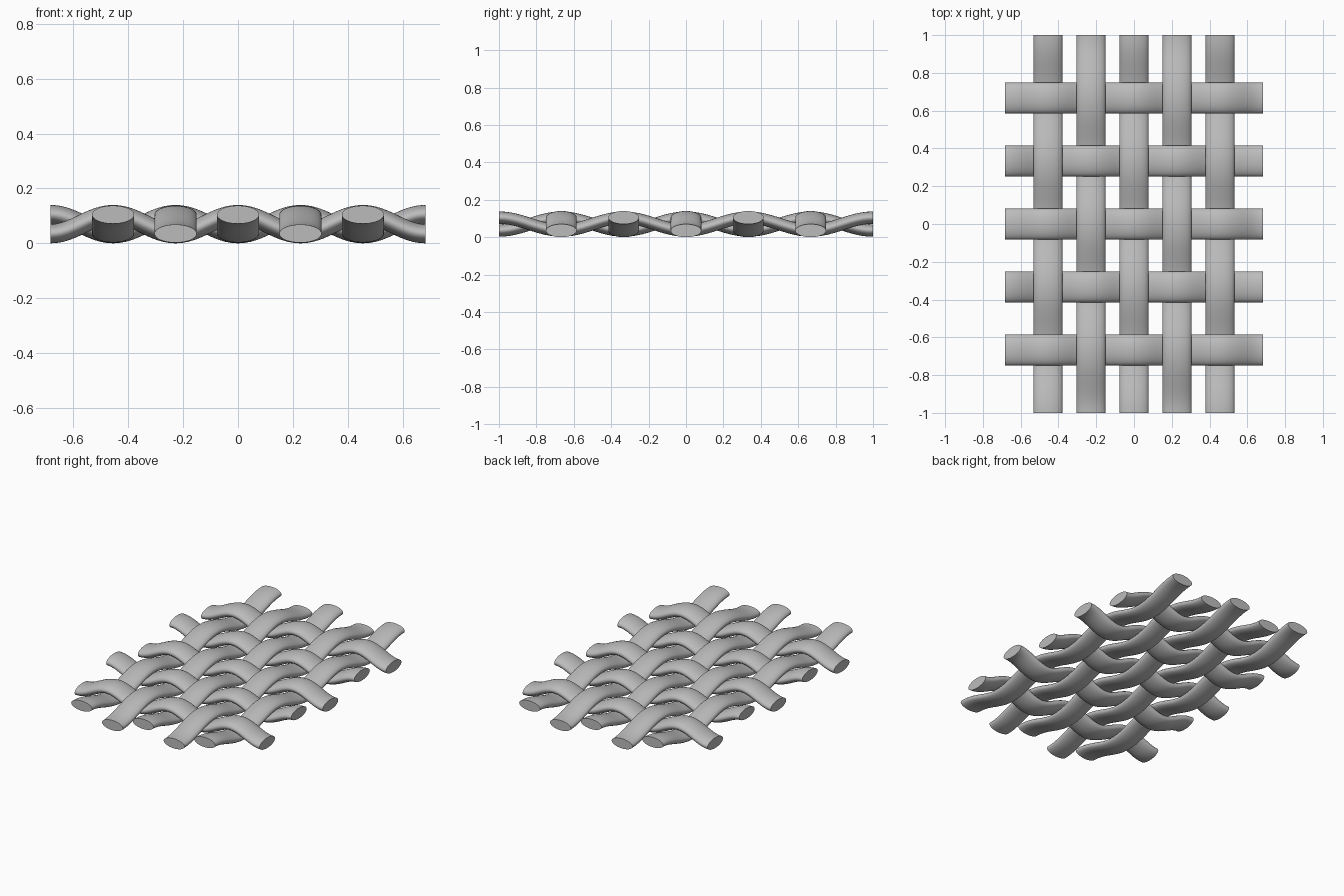
import bpy, bmesh
from math import pi, sin, cos, radians
from mathutils import Vector

cube = bpy.data.objects.get("Cube")
if cube:
    bpy.data.objects.remove(cube, do_unlink=True)

grey = bpy.data.materials.new("plain_grey")
grey.use_nodes = True
tone = (0.5, 0.5, 0.5, 1)
grey.diffuse_color = tone
grey.node_tree.nodes["Principled BSDF"].inputs["Base Color"].default_value = tone

MID = 0.07             # height of the weave's middle plane
WARP_GAP = 0.2277      # spacing of the long strands
WEFT_GAP = 1 / 3       # spacing of the cross strands
RINGS, SIDES = 72, 32


def strand(name, along, side, offset, half_len, wave, swing, half_w, half_h):
    """Sweep an oval along a cosine wave, then cap both ends."""
    bm = bmesh.new()
    up = Vector((0, 0, 1))
    rings = []
    for i in range(RINGS + 1):
        t = half_len * (2 * i / RINGS - 1)
        phase = pi * t / wave
        centre = along * t + side * offset + up * (MID + swing * cos(phase))
        slope = -swing * pi / wave * sin(phase)
        normal = (up - along * slope).normalized()
        rings.append([
            bm.verts.new(centre + side * half_w * cos(a) + normal * half_h * sin(a))
            for a in (2 * pi * k / SIDES for k in range(SIDES))])
    for r0, r1 in zip(rings, rings[1:]):
        for k in range(SIDES):
            n = (k + 1) % SIDES
            bm.faces.new((r0[k], r0[n], r1[n], r1[k]))
    bm.faces.new(rings[0])
    bm.faces.new(rings[-1])
    bmesh.ops.recalc_face_normals(bm, faces=bm.faces)
    mesh = bpy.data.meshes.new(name)
    bm.to_mesh(mesh)
    bm.free()
    mesh.materials.append(grey)
    obj = bpy.data.objects.new(name, mesh)
    bpy.context.collection.objects.link(obj)
    bpy.ops.object.select_all(action="DESELECT")
    obj.select_set(True)
    bpy.context.view_layer.objects.active = obj
    bpy.ops.object.shade_smooth_by_angle(angle=radians(40))


X, Y = Vector((1, 0, 0)), Vector((0, 1, 0))
for i in range(-2, 3):
    flip = 1 if i % 2 == 0 else -1
    # Long strands pass under the middle cross strand on even rows
    strand(f"long_strand_{i + 3}", Y, X, i * WARP_GAP, 1.0,
           WEFT_GAP, -0.0345 * flip, 0.077, 0.033)
    # Cross strands weave in the opposite phase
    strand(f"cross_strand_{i + 3}", X, Y, i * WEFT_GAP, 3 * WARP_GAP,
           WARP_GAP, 0.035 * flip, 0.082, 0.035)
